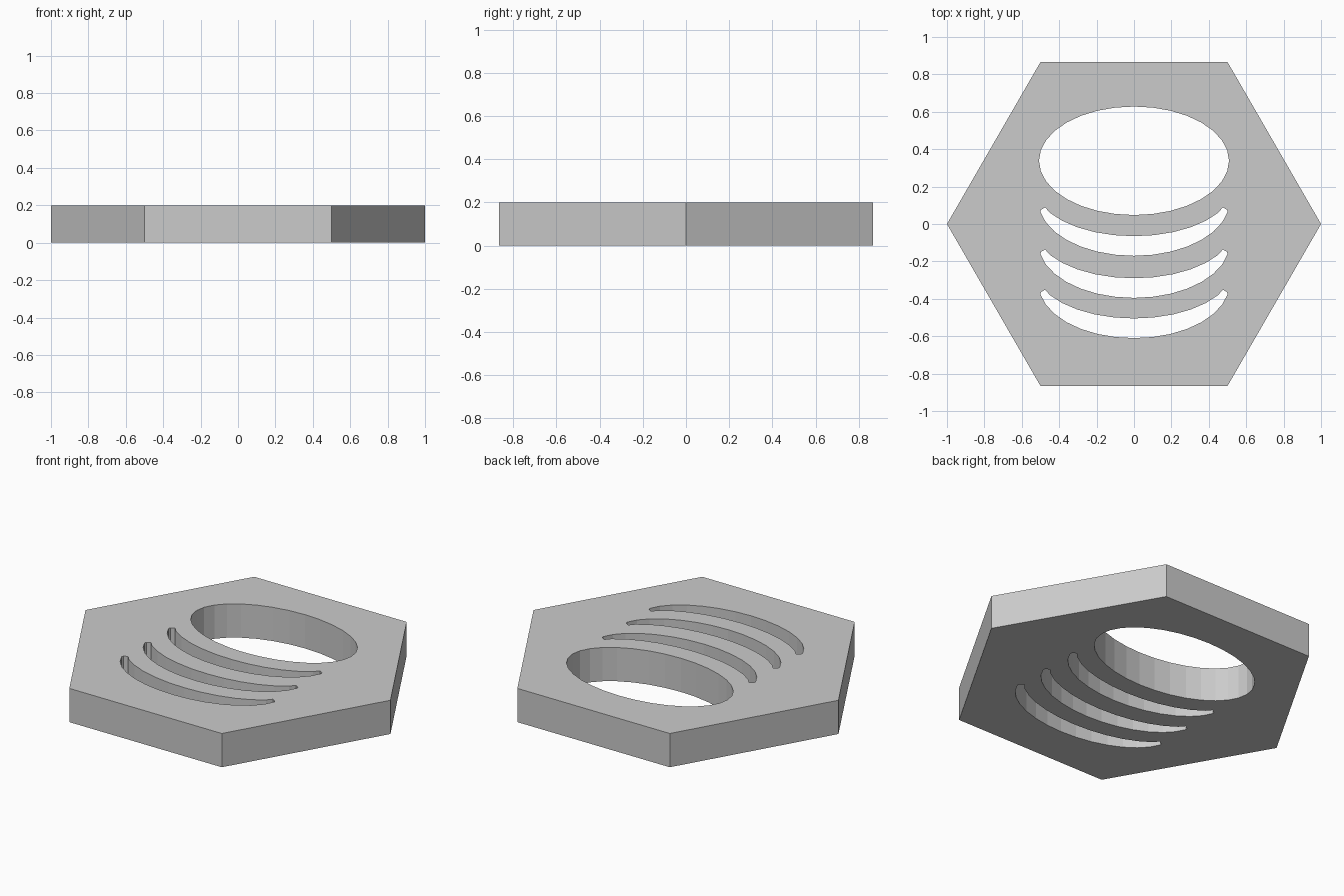
import bpy
from math import sin, cos, pi, radians

if "Cube" in bpy.data.objects:
    bpy.data.objects.remove(bpy.data.objects["Cube"])


def arc(cy, rx, ry, a0, a1, n):
    """n points along an ellipse centred on (0, cy), angles in degrees."""
    return [(rx * cos(radians(a0 + (a1 - a0) * i / (n - 1))),
             cy + ry * sin(radians(a0 + (a1 - a0) * i / (n - 1)))) for i in range(n)]


def slot(dy):
    """Crescent slot with small blunt tips, shifted by dy."""
    lower = arc(0.12, 0.51, 0.29, 191, 349, 15)
    upper = arc(0.20, 0.53, 0.265, 328, 212, 11)
    pts = lower + [(0.497, 0.076), (0.475, 0.089)] + upper + [(-0.475, 0.089), (-0.497, 0.076)]
    return [(x, y + dy) for x, y in pts]


# Outlines: hexagon, large oval opening, three crescent slots
hexagon = [(cos(i * pi / 3), sin(i * pi / 3)) for i in range(6)]
oval = arc(0.338, 0.508, 0.29, 0, 360, 33)[:-1]
outlines = [hexagon, oval] + [slot(dy) for dy in (0, -0.225, -0.44)]

# Filled and extruded plate
curve = bpy.data.curves.new("hex_plate", 'CURVE')
curve.dimensions = '2D'
curve.fill_mode = 'BOTH'
curve.extrude = 0.1
for pts in outlines:
    s = curve.splines.new('POLY')
    s.points.add(len(pts) - 1)
    for p, (x, y) in zip(s.points, pts):
        p.co = (x, y, 0, 1)
    s.use_cyclic_u = True
    s.use_smooth = False

plate = bpy.data.objects.new("hex_plate", curve)
plate.location.z = 0.1
bpy.context.collection.objects.link(plate)
bpy.context.view_layer.objects.active = plate
plate.select_set(True)
bpy.ops.object.convert(target='MESH')

# Weld the rims and make the normals consistent
bpy.ops.object.mode_set(mode='EDIT')
bpy.ops.mesh.select_all(action='SELECT')
bpy.ops.mesh.remove_doubles(threshold=0.0005)
bpy.ops.mesh.normals_make_consistent(inside=False)
bpy.ops.object.mode_set(mode='OBJECT')
bpy.ops.object.shade_flat()
